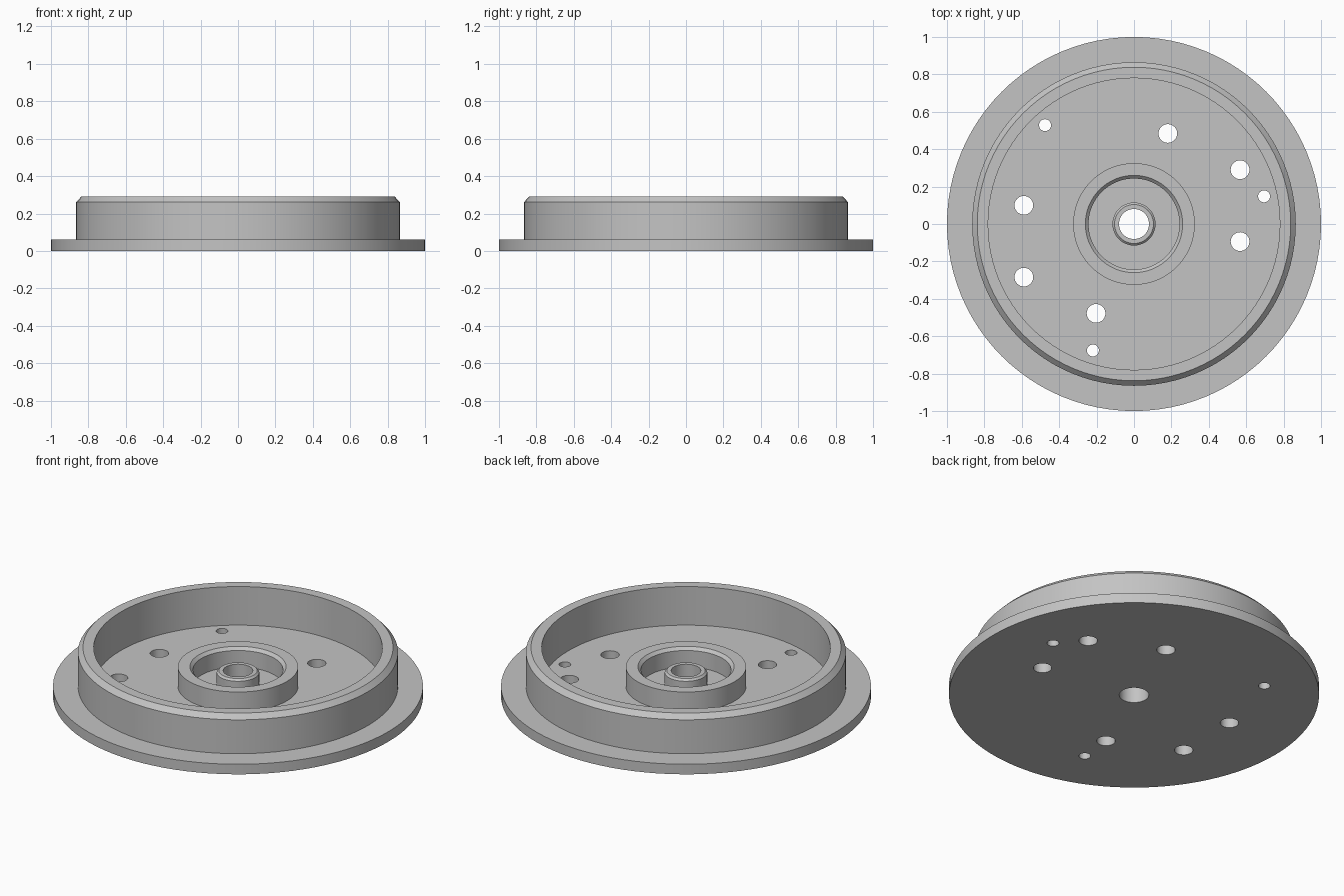
import bpy
import bmesh
import math
from mathutils import Matrix, Vector

cube = bpy.data.objects.get("Cube")
if cube:
    bpy.data.objects.remove(cube)

SEGMENTS = 96
FLOOR = 0.06

# Single plain metal colour
grey = bpy.data.materials.new("metal_grey")
grey.use_nodes = True
colour = (0.55, 0.55, 0.55, 1)
grey.diffuse_color = colour
grey.node_tree.nodes["Principled BSDF"].inputs["Base Color"].default_value = colour


def add_object(name, bm):
    bmesh.ops.recalc_face_normals(bm, faces=bm.faces)
    mesh = bpy.data.meshes.new(name)
    bm.to_mesh(mesh)
    bm.free()
    mesh.materials.append(grey)
    obj = bpy.data.objects.new(name, mesh)
    bpy.context.collection.objects.link(obj)
    return obj


def lathe(name, profile):
    """Revolve a closed (radius, height) outline around z."""
    bm = bmesh.new()
    verts = [bm.verts.new((r, 0, z)) for r, z in profile]
    edges = [bm.edges.new((v, verts[i - 1])) for i, v in enumerate(verts)]
    bmesh.ops.spin(bm, geom=verts + edges, cent=(0, 0, 0), axis=(0, 0, 1),
                   angle=math.tau, steps=SEGMENTS, use_merge=True)
    bmesh.ops.remove_doubles(bm, verts=bm.verts, dist=1e-5)
    return add_object(name, bm)


# Flange, chamfered rim, hub ring and centre boss in one turned outline
flange = [(0.08, 0), (1, 0), (1, FLOOR), (0.865, FLOOR)]
rim = [(0.865, 0.262), (0.838, 0.29), (0.78, 0.29), (0.78, FLOOR)]
hub_ring = [(0.325, FLOOR), (0.325, 0.176), (0.26, 0.176),
            (0.243, 0.159), (0.243, FLOOR)]
boss = [(0.115, FLOOR), (0.115, 0.142), (0.104, 0.153), (0.08, 0.153)]
wheel = lathe("flanged_hub_plate", flange + rim + hub_ring + boss)

# Drilled holes: three opposite pairs of bolt holes, three small pin holes
centre = Vector((-0.011, 0.003))
holes = []
for offset in ((0.192, 0.481), (0.578, 0.287), (0.578, -0.097)):
    holes += [(centre + Vector(offset), 0.05), (centre - Vector(offset), 0.05)]
for i in range(3):
    a = math.radians(12 + 120 * i)
    holes.append((Vector((math.cos(a), math.sin(a))) * 0.711, 0.032))

bm = bmesh.new()
for pos, radius in holes:
    bmesh.ops.create_cone(bm, cap_ends=True, segments=32, radius1=radius,
                          radius2=radius, depth=0.2,
                          matrix=Matrix.Translation((pos.x, pos.y, 0.03)))
cutter = add_object("hole_cutter", bm)
cutter.hide_render = True

cut = wheel.modifiers.new("drill_holes", "BOOLEAN")
cut.operation = "DIFFERENCE"
cut.solver = "EXACT"
cut.object = cutter

# Apply the drilling, then smooth the round walls
bpy.ops.object.select_all(action="DESELECT")
bpy.context.view_layer.objects.active = wheel
wheel.select_set(True)
bpy.ops.object.modifier_apply(modifier=cut.name)
bpy.data.objects.remove(cutter)
bpy.ops.object.shade_smooth_by_angle(angle=math.radians(30))
